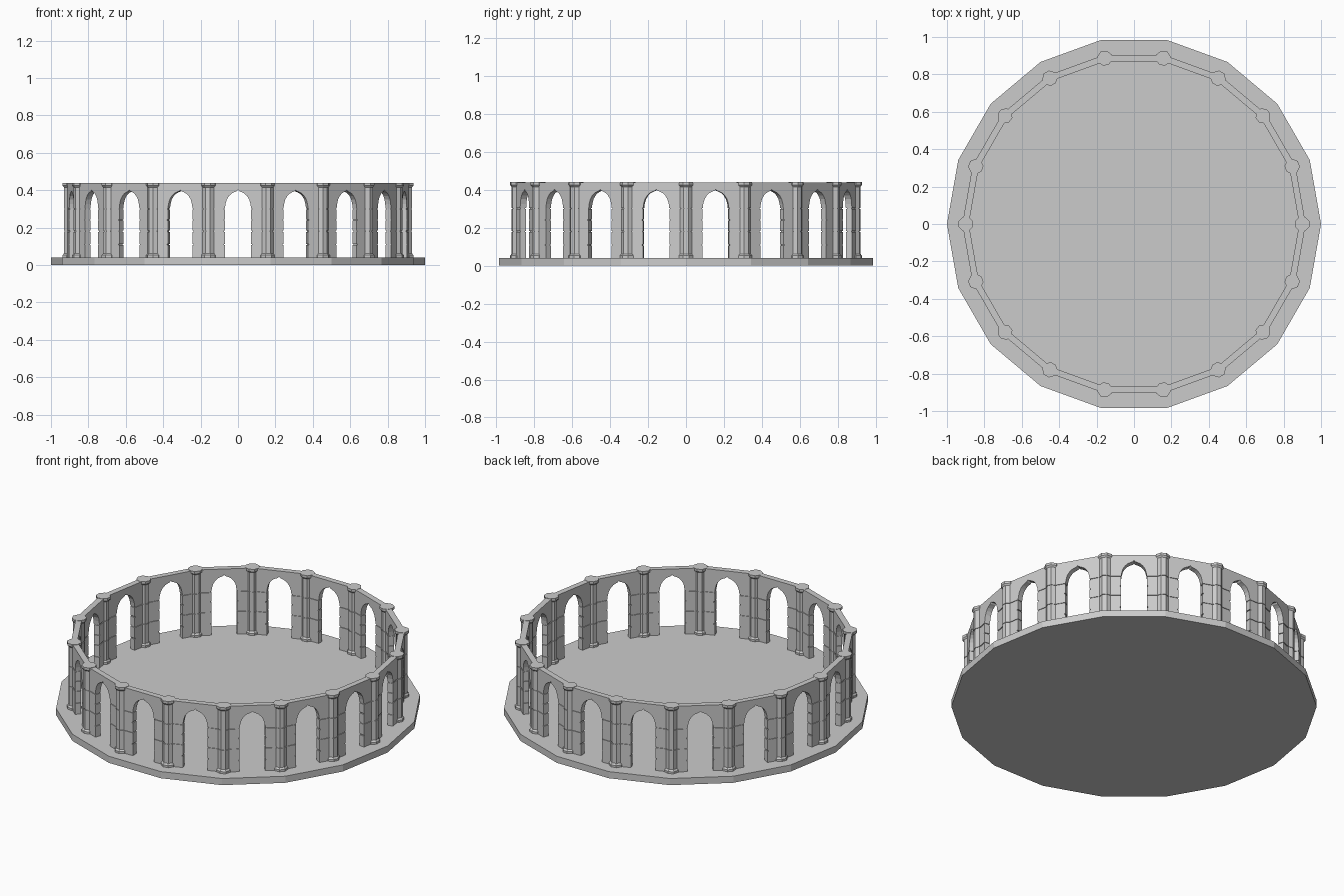
import bpy, bmesh
from math import pi, sin, cos, tan, radians

if "Cube" in bpy.data.objects:
    bpy.data.objects.remove(bpy.data.objects["Cube"])

SIDES = 18
STEP = 2 * pi / SIDES
FLOOR, TOP = 0.04, 0.437
Y_IN, Y_OUT = 0.870, 0.904      # inner and outer wall planes
HALF = 0.07                     # half width of the arch opening
GROOVES = (0.18, 0.30)          # mortar joints between courses
G = 0.003                       # half height of a joint


def finish(bm, name):
    bmesh.ops.recalc_face_normals(bm, faces=bm.faces)
    me = bpy.data.meshes.new(name)
    bm.to_mesh(me)
    bm.free()
    return me


def place(me, name, angle):
    ob = bpy.data.objects.new(name, me)
    ob.rotation_euler.z = angle
    bpy.context.collection.objects.link(ob)
    return ob


def slab(bm, pts, y0, y1):
    """Extrude an x-z outline from y0 to y1; x=None means the mitred panel end."""
    rings = []
    for y in (y0, y1):
        end = y * tan(STEP / 2)
        rings.append([bm.verts.new((end * x[1] if isinstance(x, tuple) else x, y, z))
                      for x, z in pts])
    a, b = rings
    bm.faces.new(a)
    bm.faces.new(b[::-1])
    for i in range(len(a)):
        j = (i + 1) % len(a)
        bm.faces.new((a[i], b[i], b[j], a[j]))


def end(s):
    return ('end', s)


# base: 18-sided floor plate
bm = bmesh.new()
ring = [bm.verts.new((cos(i * STEP), sin(i * STEP), 0)) for i in range(SIDES)]
face = bm.faces.new(ring)
up = bmesh.ops.extrude_face_region(bm, geom=[face])
bmesh.ops.translate(bm, vec=(0, 0, FLOOR),
                    verts=[v for v in up['geom'] if isinstance(v, bmesh.types.BMVert)])
if not any(all(v.co.z < 1e-6 for v in f.verts) for f in bm.faces):
    bm.faces.new([v for v in ring])
place(finish(bm, "floor_plate"), "floor_plate", 0)

# arched wall panel: two block courses per pier, recessed joints, arch on top
bm = bmesh.new()
for s in (-1, 1):
    for z0, z1 in ((FLOOR, GROOVES[0] - G), (GROOVES[0] + G, GROOVES[1] - G)):
        zm, d = (z0 + z1) / 2, HALF + 0.006
        slab(bm, [(end(s), z0), (s * HALF, z0), (s * HALF, zm - G), (s * d, zm - G),
                  (s * d, zm + G), (s * HALF, zm + G), (s * HALF, z1), (end(s), z1)],
             Y_IN, Y_OUT)
    for z in GROOVES:
        slab(bm, [(end(s), z - G), (s * (HALF + 0.004), z - G),
                  (s * (HALF + 0.004), z + G), (end(s), z + G)],
             Y_IN + 0.004, Y_OUT - 0.004)
z = GROOVES[1] + G
curve = [(HALF, z), (0.067, 0.325), (0.060, 0.350), (0.048, 0.369),
         (0.034, 0.382), (0.018, 0.390), (0.007, 0.394)]
outline = ([(end(-1), TOP), (end(-1), z)] + [(-x, h) for x, h in curve]
           + [(0, 0.402)] + curve[::-1] + [(end(1), z), (end(1), TOP)])
slab(bm, outline, Y_IN, Y_OUT)
panel = finish(bm, "arch_panel")
for i in range(SIDES):
    place(panel, f"arch_panel_{i + 1}", (i + 0.5) * STEP - pi / 2)

# octagonal column with plinth, cap and two joints
R0, R1 = 0.033, 0.041
profile = [(R1, FLOOR), (R1, 0.052), (R0, 0.062)]
for z in GROOVES:
    profile += [(R0, z - G), (R0 - 0.004, z - G), (R0 - 0.004, z + G), (R0, z + G)]
profile += [(R0, 0.415), (R1, 0.424), (R1, TOP + 0.002)]
bm = bmesh.new()
rings = [[bm.verts.new((0.9 + r * cos((k + 0.5) * pi / 4), r * sin((k + 0.5) * pi / 4), z))
          for k in range(8)] for r, z in profile]
for a, b in zip(rings, rings[1:]):
    for k in range(8):
        n = (k + 1) % 8
        bm.faces.new((a[k], a[n], b[n], b[k]))
bm.faces.new(rings[0][::-1])
bm.faces.new(rings[-1])
column = finish(bm, "column")
for i in range(SIDES):
    place(column, f"column_{i + 1}", i * STEP)
